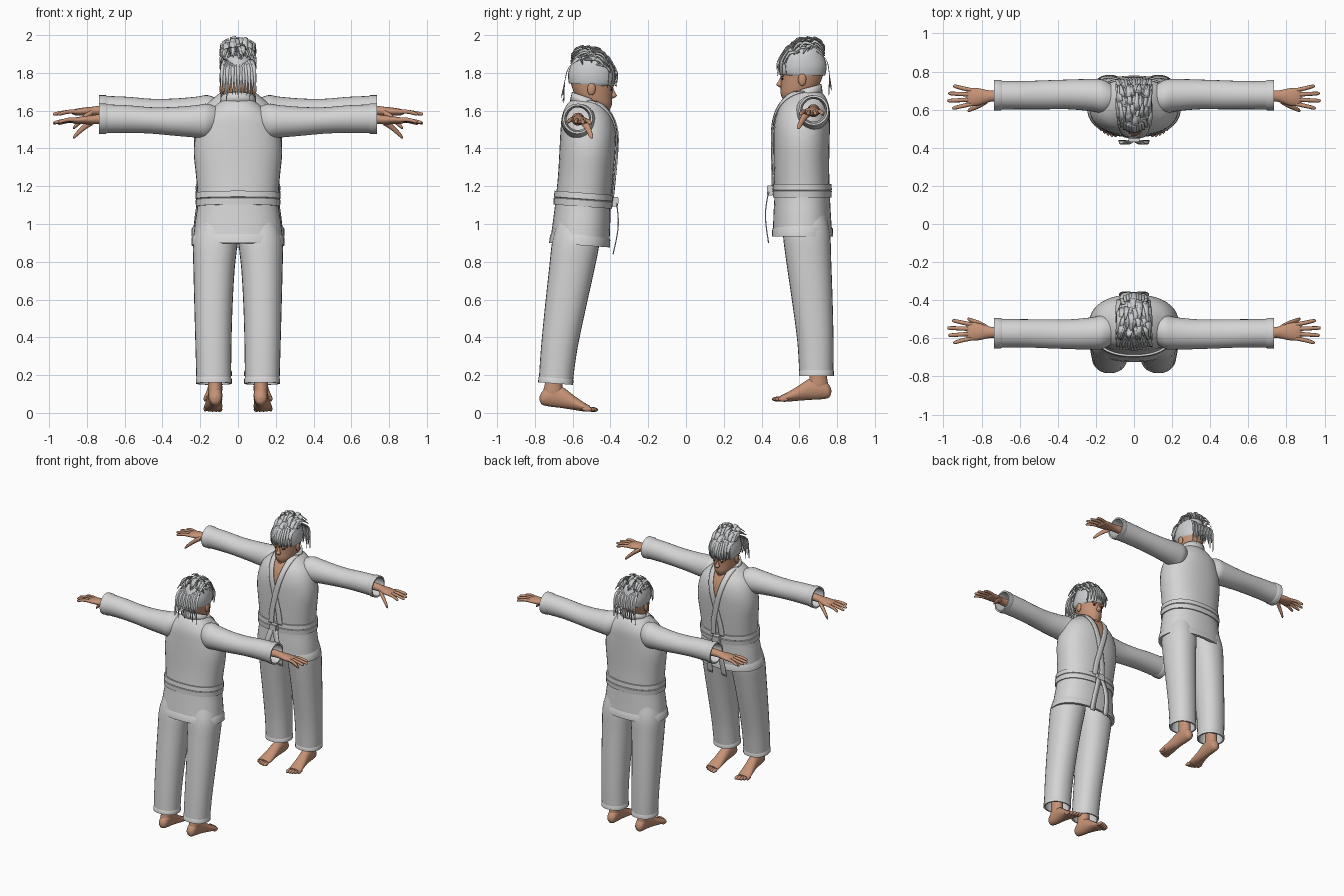
import bpy, bmesh, math, random
from mathutils import Matrix, Vector

if "Cube" in bpy.data.objects:
    bpy.data.objects.remove(bpy.data.objects["Cube"], do_unlink=True)
rng = random.Random(7)
parts = []


def material(name, color):
    mat = bpy.data.materials.new(name)
    mat.use_nodes = True
    mat.diffuse_color = (*color, 1)
    bsdf = mat.node_tree.nodes["Principled BSDF"]
    bsdf.inputs["Base Color"].default_value = (*color, 1)
    bsdf.inputs["Roughness"].default_value = 0.8
    return mat


cloth = material("white cotton", (0.66, 0.66, 0.66))
skin = material("tan skin", (0.56, 0.29, 0.18))
hair = material("silver hair", (0.6, 0.61, 0.62))
dark = material("dark eyes", (0.05, 0.04, 0.035))


def finish(name, bm, mat, angle=50):
    bmesh.ops.recalc_face_normals(bm, faces=bm.faces)
    mesh = bpy.data.meshes.new(name)
    bm.to_mesh(mesh)
    bm.free()
    mesh.materials.append(mat)
    obj = bpy.data.objects.new(name, mesh)
    bpy.context.collection.objects.link(obj)
    bpy.ops.object.select_all(action="DESELECT")
    obj.select_set(True)
    bpy.context.view_layer.objects.active = obj
    bpy.ops.object.shade_smooth_by_angle(angle=math.radians(angle))
    parts.append(obj)
    return obj


def smooth_rings(rings, steps):
    """Catmull-Rom samples between the given rings."""
    out, last = [], len(rings) - 1
    for i in range(last):
        a, b, c, d = (rings[max(0, min(last, i + k))] for k in (-1, 0, 1, 2))
        for s in range(steps):
            t = s / steps
            out.append([q + t / 2 * (r - p + t * (2*p - 5*q + 4*r - s4 + t * (3*(q - r) + s4 - p)))
                        for p, q, r, s4 in zip(a, b, c, d)])
    return out + [list(rings[-1])]


def loft(name, axis, rings, mat, steps=4, sides=28, power=2, side=1, caps=False):
    """Rings are x, y, z and two radii, lying across the given axis."""
    bm = bmesh.new()
    u, v = {"x": (1, 2), "y": (0, 2), "z": (0, 1)}[axis]
    loops = []
    for ring in smooth_rings(rings, steps):
        loop = []
        for k in range(sides):
            angle = math.tau * k / sides
            p = list(ring[:3])
            for i, w, r in ((u, math.cos(angle), ring[3]), (v, math.sin(angle), ring[4])):
                p[i] += math.copysign(abs(w) ** (2 / power), w) * max(r, 0.001)
            loop.append(bm.verts.new((p[0] * side, p[1], p[2])))
        loops.append(loop)
    for a, b in zip(loops, loops[1:]):
        for k in range(sides):
            n = (k + 1) % sides
            bm.faces.new((a[k], a[n], b[n], b[k]))
    if caps:
        bm.faces.new(loops[0])
        bm.faces.new(loops[-1])
    return finish(name, bm, mat)


def sheet(name, grids, mat, thick=0.0):
    """One object from grids of points, optionally thickened."""
    bm = bmesh.new()
    for rows in grids:
        verts = [[bm.verts.new(p) for p in row] for row in rows]
        for a, b in zip(verts, verts[1:]):
            for k in range(len(a) - 1):
                bm.faces.new((a[k], a[k + 1], b[k + 1], b[k]))
    obj = finish(name, bm, mat)
    if thick:
        mod = obj.modifiers.new("thickness", "SOLIDIFY")
        mod.thickness, mod.offset = thick, 0
    return obj


def blade(path, width, tip=0.1, twist=0.0):
    """Flat tapered ribbon following a path."""
    pts = smooth_rings(path, 3)
    rows = []
    for i, p in enumerate(pts):
        t = i / (len(pts) - 1)
        half = Vector((math.cos(twist), 0, math.sin(twist))) * width / 2 * (1 - (1 - tip) * t ** 2)
        rows.append([Vector(p) - half, Vector(p) + half])
    return rows


def blob(name, center, size, mat, box=False):
    bm = bmesh.new()
    if box:
        bmesh.ops.create_cube(bm, size=2)
        bmesh.ops.bevel(bm, geom=bm.edges[:], offset=0.2, segments=2, affect="EDGES")
    else:
        bmesh.ops.create_uvsphere(bm, u_segments=16, v_segments=10, radius=1)
    bmesh.ops.transform(bm, matrix=Matrix.Translation(center) @ Matrix.Diagonal((*size, 1)), verts=bm.verts)
    return finish(name, bm, mat)


# jacket body, hem and belt
torso = [(0, .617, .94, .24, .157), (0, .615, 1.05, .228, .152), (0, .615, 1.17, .213, .146),
         (0, .612, 1.3, .222, .146), (0, .612, 1.43, .234, .148), (0, .615, 1.53, .222, .147),
         (0, .625, 1.61, .19, .135), (0, .635, 1.67, .125, .105), (0, .64, 1.705, .08, .07)]
loft("jacket_body", "z", torso, cloth, power=2.3, sides=40)
loft("jacket_hem", "z", [(0, .617, z, r, r - .085) for z, r in
     ((1, .228), (.975, .245), (.935, .247), (.935, .225), (1, .2))], cloth, steps=1, power=2.3, sides=40)
loft("belt", "z", [(0, .615, z, r, r - .068) for z, r in
     ((1.14, .2), (1.14, .223), (1.175, .225), (1.178, .221), (1.181, .225), (1.213, .223), (1.213, .2))],
     cloth, steps=1, power=2.3, sides=40)
blob("belt_knot", (0, .445, 1.178), (.03, .016, .026), cloth, box=True)
sheet("belt_tails", [blade([(s * .015, .437, 1.17), (s * .04, .422, 1.08), (s * .055, .423, 1),
      (s * .06, .437, .9)], .042, tip=1) for s in (-1, 1)], cloth, .006)

profile = smooth_rings(torso, 4)


def front(x, z, lift):
    """Point just before the jacket front."""
    for a, b in zip(profile, profile[1:]):
        if a[2] <= z <= b[2]:
            break
    t = min(1, max(0, (z - a[2]) / (b[2] - a[2])))
    y, rx, ry = (a[i] + (b[i] - a[i]) * t for i in (1, 3, 4))
    return x, y - ry * max(0, 1 - abs(x / rx) ** 2.3) ** (1 / 2.3) - lift, z


# open chest, crossed lapels and back collar
chest = []
for i in range(13):
    z = 1.44 + .26 * i / 12
    chest.append([front(k / 4 * (z - 1.435) * .26, z, .003) for k in range(-4, 5)])
sheet("open_chest", [chest], skin)
for label, s, lift in (("right", -1, .006), ("left", 1, .011)):
    path = smooth_rings([(s * .075, 1.7), (s * .045, 1.58), (s * .008, 1.44), (s * -.025, 1.3), (s * -.035, 1.2)], 5)
    sheet(label + "_lapel", [[[front(x + w, z, lift) for w in (-.02, -.007, .007, .02)] for x, z in path]],
          cloth, .008)
collar = []
for i in range(17):
    a = math.radians(-25 + 230 * i / 16)
    collar.append([(r * math.cos(a), .64 + r * math.sin(a) * .85, z + .02 * math.sin(a))
                   for r, z in ((.092, 1.67), (.084, 1.72))])
sheet("back_collar", [collar], cloth, .012)

# limbs, built once per side
for label, s in (("left", 1), ("right", -1)):
    loft(label + "_sleeve", "x", [(.1, .66, 1.6, .06, .06), (.16, .668, 1.59, .088, .092),
         (.22, .676, 1.588, .085, .086), (.34, .68, 1.588, .078, .076), (.46, .678, 1.593, .076, .07),
         (.58, .676, 1.6, .074, .073), (.7, .676, 1.602, .075, .076)], cloth, side=s)
    loft(label + "_cuff", "x", [(x, .676, 1.602, r, r) for x, r in
         ((.69, .074), (.7, .08), (.735, .08), (.735, .069), (.6, .06))], cloth, steps=1, side=s)
    loft(label + "_hand", "x", [(.6, .675, 1.6, .034, .034), (.73, .672, 1.6, .029, .026),
         (.77, .67, 1.597, .033, .024), (.82, .667, 1.595, .046, .021),
         (.865, .666, 1.592, .046, .016), (.88, .666, 1.592, .03, .006)], skin, side=s, caps=True)
    for i, reach in enumerate((.955, .98, .975, .95)):
        y, spread = .63 + .024 * i, (i - 1.5) * .014
        loft(f"{label}_finger_{i + 1}", "x", [(.85, y, 1.594, .011, .012), (.9, y + spread / 2, 1.594, .011, .011),
             (reach - .01, y + spread, 1.583, .009, .009), (reach, y + spread, 1.581, .001, .001)],
             skin, sides=10, side=s)
    loft(label + "_thumb", "x", [(.77, .65, 1.59, .018, .02), (.81, .625, 1.565, .016, .018),
         (.85, .605, 1.53, .012, .015), (.868, .596, 1.512, .009, .01), (.874, .593, 1.506, .001, .001)],
         skin, sides=12, side=s)
    loft(label + "_trouser_leg", "z", [(.128, .69, .2, .092, .09), (.13, .685, .38, .095, .096),
         (.13, .668, .6, .101, .108), (.127, .65, .8, .109, .119), (.12, .638, .95, .117, .125),
         (.11, .63, 1.06, .1, .11)], cloth, side=s, power=2.2)
    loft(label + "_trouser_hem", "z", [(.128, .69, z, r, r - .002) for z, r in
         ((.225, .092), (.22, .095), (.195, .095), (.195, .084), (.35, .07))], cloth, steps=1, side=s, power=2.2)
    # bare foot
    loft(label + "_ankle", "z", [(.122, .7, .32, .045, .05), (.122, .7, .2, .038, .046),
         (.122, .7, .15, .037, .052), (.122, .7, .1, .03, .045)], skin, side=s)
    loft(label + "_foot", "y", [(.12, .77, .115, .002, .004), (.12, .757, .115, .028, .034),
         (.12, .715, .13, .037, .058), (.122, .655, .125, .038, .056), (.127, .59, .102, .043, .038),
         (.132, .53, .082, .049, .023), (.134, .5, .076, .046, .016)], skin, side=s, caps=True)
    for i in range(5):
        blob(f"{label}_toe_{i + 1}", (s * (.097 + .019 * i), .483 + .004 * i * i / 2, .073),
             (.014 - .0012 * i, .028, .013), skin)
    # face details
    blob(label + "_ear", (s * .087, .615, 1.765), (.011, .022, .034), skin)
    blob(label + "_eye", (s * .032, .511, 1.768), (.013, .005, .005), dark)
    blob(label + "_brow", (s * .034, .508, 1.785), (.024, .009, .008), skin)

# head, neck and face
head = [(0, .555, 1.635, .02, .02), (0, .572, 1.652, .045, .055), (0, .587, 1.69, .066, .086),
        (0, .602, 1.73, .077, .1), (0, .612, 1.78, .083, .111), (0, .616, 1.83, .087, .118),
        (0, .617, 1.88, .08, .107), (0, .62, 1.915, .055, .075), (0, .62, 1.93, .001, .001)]
loft("head", "z", head, skin)
loft("neck", "z", [(0, .645, 1.58, .075, .07), (0, .64, 1.66, .062, .06), (0, .628, 1.76, .06, .065)], skin)
loft("nose", "z", [(0, .512, 1.785, .007, .008), (0, .502, 1.755, .01, .014), (0, .496, 1.737, .017, .018),
     (0, .505, 1.722, .008, .008)], skin, sides=14, caps=True)
blob("mouth", (0, .514, 1.692), (.024, .012, .009), skin)
blob("chin", (0, .531, 1.655), (.024, .02, .018), skin)

# hair: close cap, swept spikes, rear locks and fringe
loft("hair_cap", "z", [(0, .622, 1.785, .088, .113), (0, .617, 1.8, .094, .123), (0, .617, 1.84, .097, .127),
     (0, .617, 1.89, .089, .113), (0, .625, 1.93, .066, .083), (0, .63, 1.95, .001, .001)], hair)
spikes = []
for i in range(64):
    x, y = rng.uniform(-.08, .08), rng.uniform(.51, .68)
    z = 1.855 + .085 * math.sqrt(max(0, 1 - (x / .1) ** 2 - ((y - .62) / .14) ** 2))
    rise, run = rng.uniform(.02, .055), rng.uniform(.07, .12)
    back = min(.735, y + run)
    drop = max(0, back - .64) * .55
    spikes.append(blade([(x, y, z), (x * 1.1, y + run * .35, z + rise),
                         (x * 1.25, back, z + rise * 1.1 - drop)], .034, twist=x * -8))
sheet("hair_spikes", spikes, hair, .004)
locks = []
for i in range(13):
    x, end = -.085 + .014 * i, rng.uniform(1.68, 1.76)
    locks.append(blade([(x * .8, .69, 1.915), (x, .742, 1.87), (x * 1.05, .758, 1.8),
                        (x * 1.1, .772 - abs(x) / 5, end)], .022))
sheet("rear_locks", locks, hair, .003)
fringe = []
for i in range(11):
    x = -.08 + .016 * i
    y = .617 - .134 * math.sqrt(1 - (x / .105) ** 2)
    fringe.append(blade([(x * .8, y + .035, 1.92), (x, y, 1.86), (x * 1.05, y, rng.uniform(1.765, 1.81))], .026))
sheet("fringe", fringe, hair, .003)

# second fighter, facing the first and leaning forward
lean = (Matrix.Translation((0, -.69, .16)) @ Matrix.Rotation(math.radians(-4.2), 4, "X")
        @ Matrix.Rotation(math.pi, 4, "Z") @ Matrix.Translation((0, -.69, -.2)))
for obj in list(parts):
    twin = obj.copy()
    twin.name = "opponent_" + obj.name
    twin.matrix_world = lean
    bpy.context.collection.objects.link(twin)
